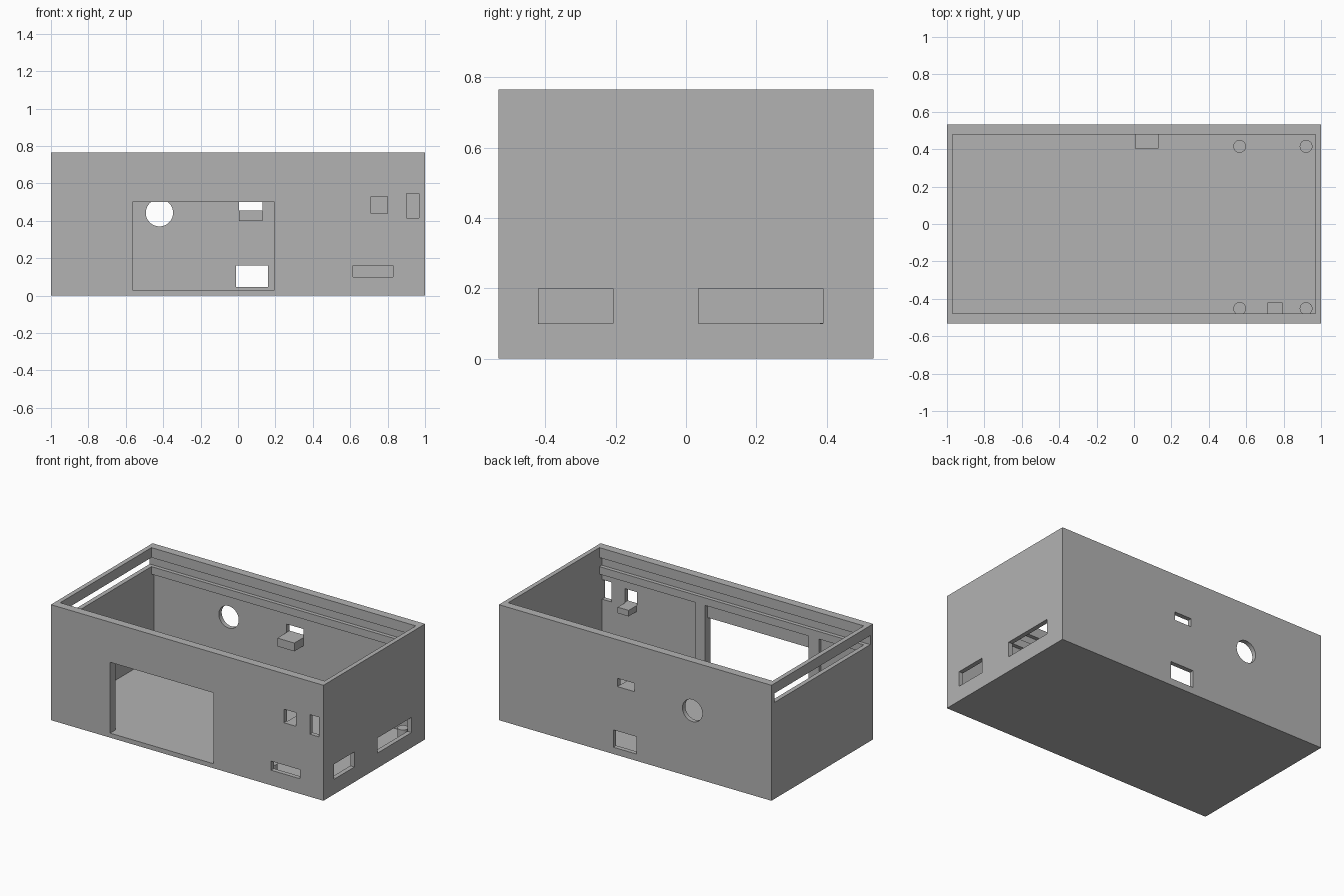
import bpy
import bmesh
from mathutils import Matrix, Vector

cube = bpy.data.objects.get("Cube")
if cube:
    bpy.data.objects.remove(cube, do_unlink=True)

grey = bpy.data.materials.new("plain grey")
grey.use_nodes = True
colour = (0.45, 0.45, 0.45, 1)
grey.diffuse_color = colour
grey.node_tree.nodes["Principled BSDF"].inputs["Base Color"].default_value = colour


def finish(name, bm):
    mesh = bpy.data.meshes.new(name)
    bm.to_mesh(mesh)
    bm.free()
    mesh.materials.append(grey)
    obj = bpy.data.objects.new(name, mesh)
    bpy.context.scene.collection.objects.link(obj)
    return obj


def box(name, x, y, z):
    """Box spanning the (low, high) pair on each axis."""
    bm = bmesh.new()
    spans = (x, y, z)
    centre = Vector([(a + b) / 2 for a, b in spans])
    size = Vector([b - a for a, b in spans])
    bmesh.ops.create_cube(bm, size=1, matrix=Matrix.Translation(centre) @ Matrix.Diagonal(size).to_4x4())
    return finish(name, bm)


def cylinder(name, centre, radius, depth, turn=None):
    bm = bmesh.new()
    matrix = Matrix.Translation(centre) @ (turn or Matrix.Identity(4))
    bmesh.ops.create_cone(bm, cap_ends=True, segments=48, radius1=radius, radius2=radius,
                          depth=depth, matrix=matrix)
    return finish(name, bm)


W, D, H = 1.0, 0.533, 0.766       # half width, half depth, height
IX, IY, LIP = 0.97, 0.503, 0.478  # inner faces and the lid rail edge
FLOOR = 0.03
FRONT, BACK = (-D - 0.05, -0.44), (0.44, D + 0.05)
SIDE = (W - 0.06, W + 0.05)

shell = box("case_shell", (-W, W), (-D, D), (0, H))
helpers = []


def combine(operation, helper):
    helper.hide_render = True
    helpers.append(helper)
    mod = shell.modifiers.new(helper.name, "BOOLEAN")
    mod.operation = operation
    mod.solver = "EXACT"
    mod.object = helper


def cut(name, x, y, z):
    combine("DIFFERENCE", box(name, x, y, z))


# Cavity, top mouth, and the lid groove that runs out through the left-hand end
cut("cavity", (-IX, IX), (-IY, IY), (FLOOR, 0.59))
cut("mouth", (-IX, IX), (-LIP, LIP), (0.5, H + 0.1))
cut("lid_groove", (-W - 0.1, IX), (-IY, IY), (0.64, 0.7))

# Upright strips inside the large front opening
for name, x in (("strip_a", (-0.64, -0.565)), ("strip_b", (0.195, 0.265))):
    combine("UNION", box(name, x, (-D + 0.01, -LIP), (FLOOR - 0.01, 0.6)))

# Openings in the front wall
cut("large_opening", (-0.565, 0.195), FRONT, (FLOOR, 0.5))
cut("front_slot", (0.615, 0.83), FRONT, (0.1, 0.16))
cut("front_square", (0.71, 0.80), FRONT, (0.44, 0.53))
cut("front_upright_slot", (0.9, 0.968), FRONT, (0.415, 0.545))

# Openings in the back wall
cut("back_shelf_hole", (0.005, 0.13), BACK, (0.455, 0.51))
cut("back_low_hole", (-0.01, 0.16), BACK, (0.045, 0.16))
combine("DIFFERENCE", cylinder("back_round_hole", (-0.42, D, 0.443), 0.073, 0.2,
                               Matrix.Rotation(1.5707963, 4, "X")))

# Openings in the side wall
cut("side_small_hole", SIDE, (-0.42, -0.208), (0.1, 0.2))
cut("side_large_hole", SIDE, (0.035, 0.39), (0.1, 0.2))

# Bake the cuts into the shell and drop the helpers
graph = bpy.context.evaluated_depsgraph_get()
baked = bpy.data.meshes.new_from_object(shell.evaluated_get(graph))
shell.modifiers.clear()
shell.data = baked
shell.data.materials.clear()
shell.data.materials.append(grey)
for helper in helpers:
    bpy.data.objects.remove(helper, do_unlink=True)

# Small shelves under the square holes
box("back_shelf", (0.005, 0.13), (0.405, IY + 0.005), (0.4, 0.455))
box("front_shelf", (0.715, 0.795), (-IY - 0.005, -0.42), (0.4, 0.44))

# Round mounting posts on the floor
for x in (0.565, 0.92):
    for y in (-0.452, 0.415):
        post = cylinder("mounting_post", (x, y, 0.061), 0.034, 0.082)
        for face in post.data.polygons:
            face.use_smooth = len(face.vertices) == 4
        for edge in post.data.edges:
            a, b = (post.data.vertices[i].co.z for i in edge.vertices)
            edge.use_edge_sharp = abs(a - b) < 0.001
